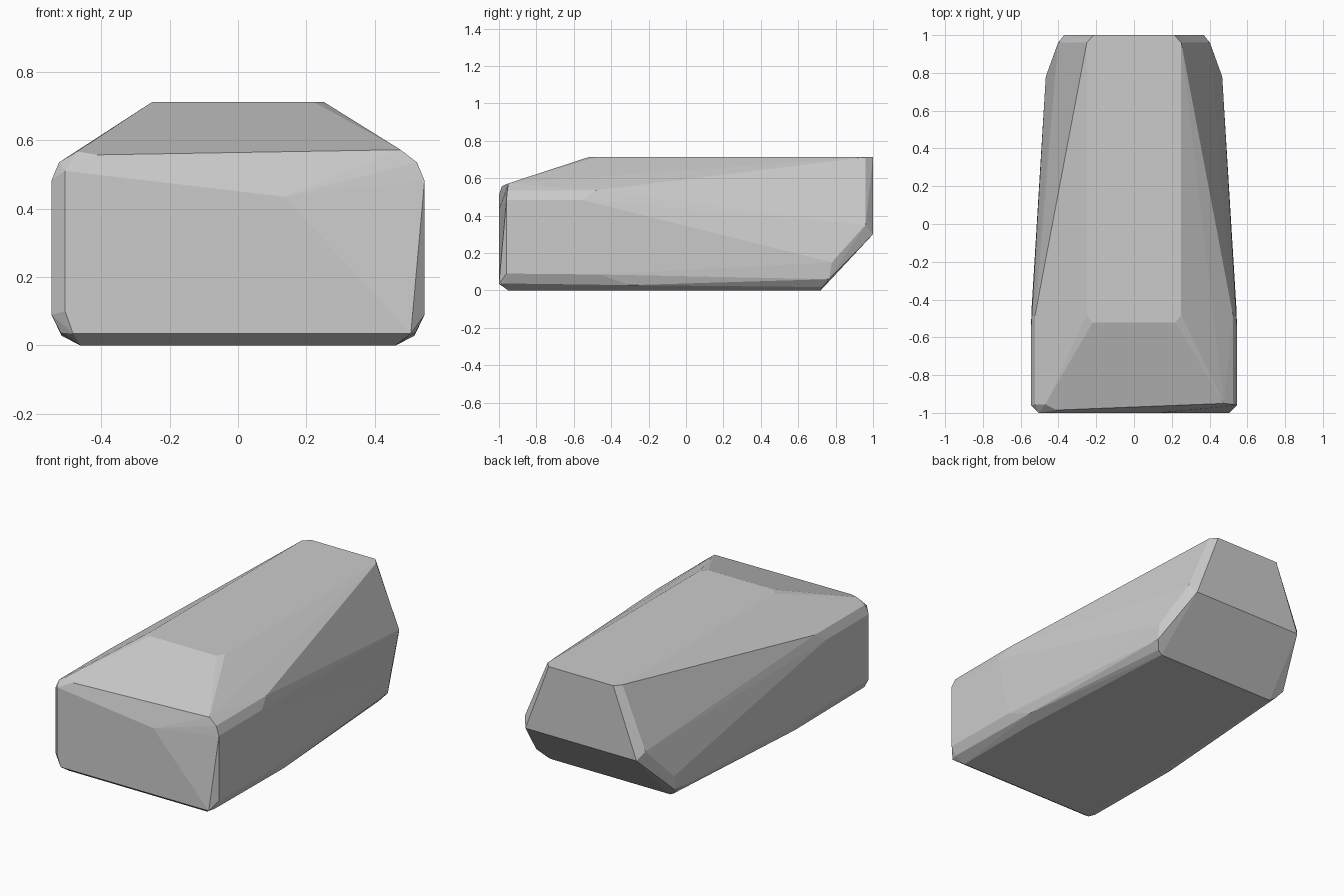
import bpy
import bmesh

cube = bpy.data.objects.get("Cube")
if cube:
    bpy.data.objects.remove(cube, do_unlink=True)

stone = bpy.data.materials.new("stone_grey")
stone.use_nodes = True
colour = (0.6, 0.6, 0.6, 1)
stone.diffuse_color = colour
stone.node_tree.nodes["Principled BSDF"].inputs["Base Color"].default_value = colour

# Corners shared by both sides of the boulder
mirrored = [
    # flat top
    (0.22, -0.522, 0.712), (0.25, -0.48, 0.712), (0.25, 0.96, 0.712), (0.215, 1, 0.712),
    # back end and its slanted underside
    (0.37, 1, 0.3), (0.402, 0.96, 0.35), (0.467, 0.78, 0.15),
    (0.463, 0.765, 0.06), (0.43, 0.73, 0.018), (0.4, 0.72, 0),
    # flanks
    (0.545, -0.55, 0.482), (0.523, -0.48, 0.535), (0.543, -0.46, 0.085),
    (0.515, -0.3, 0.028), (0.46, -0.4, 0),
    # bevelled front rim
    (0.545, -0.96, 0.482), (0.545, -0.96, 0.09), (0.518, -0.96, 0.037),
    (0.46, -0.95, 0), (0.523, -0.955, 0.535),
]
# Uneven corners of the front face
front = [
    (-0.505, -1, 0.51), (-0.505, -1, 0.1), (-0.482, -1, 0.035),
    (-0.41, -0.985, 0.557), (-0.47, -0.955, 0.567),
    (0.505, -1, 0.035), (0.135, -1, 0.435), (0.475, -0.95, 0.572),
]

# Wrap the corners in one faceted skin
bm = bmesh.new()
for x, y, z in mirrored:
    for side in (-1, 1):
        bm.verts.new((side * x, y, z))
for corner in front:
    bm.verts.new(corner)
hull = bmesh.ops.convex_hull(bm, input=bm.verts[:])
loose = {v for v in hull["geom_interior"] + hull["geom_unused"]
         if isinstance(v, bmesh.types.BMVert)}
bmesh.ops.delete(bm, geom=list(loose), context="VERTS")
bmesh.ops.dissolve_limit(bm, angle_limit=0.02, verts=bm.verts[:], edges=bm.edges[:])
bmesh.ops.recalc_face_normals(bm, faces=bm.faces[:])

mesh = bpy.data.meshes.new("boulder")
bm.to_mesh(mesh)
bm.free()
mesh.materials.append(stone)
boulder = bpy.data.objects.new("boulder", mesh)
bpy.context.collection.objects.link(boulder)
